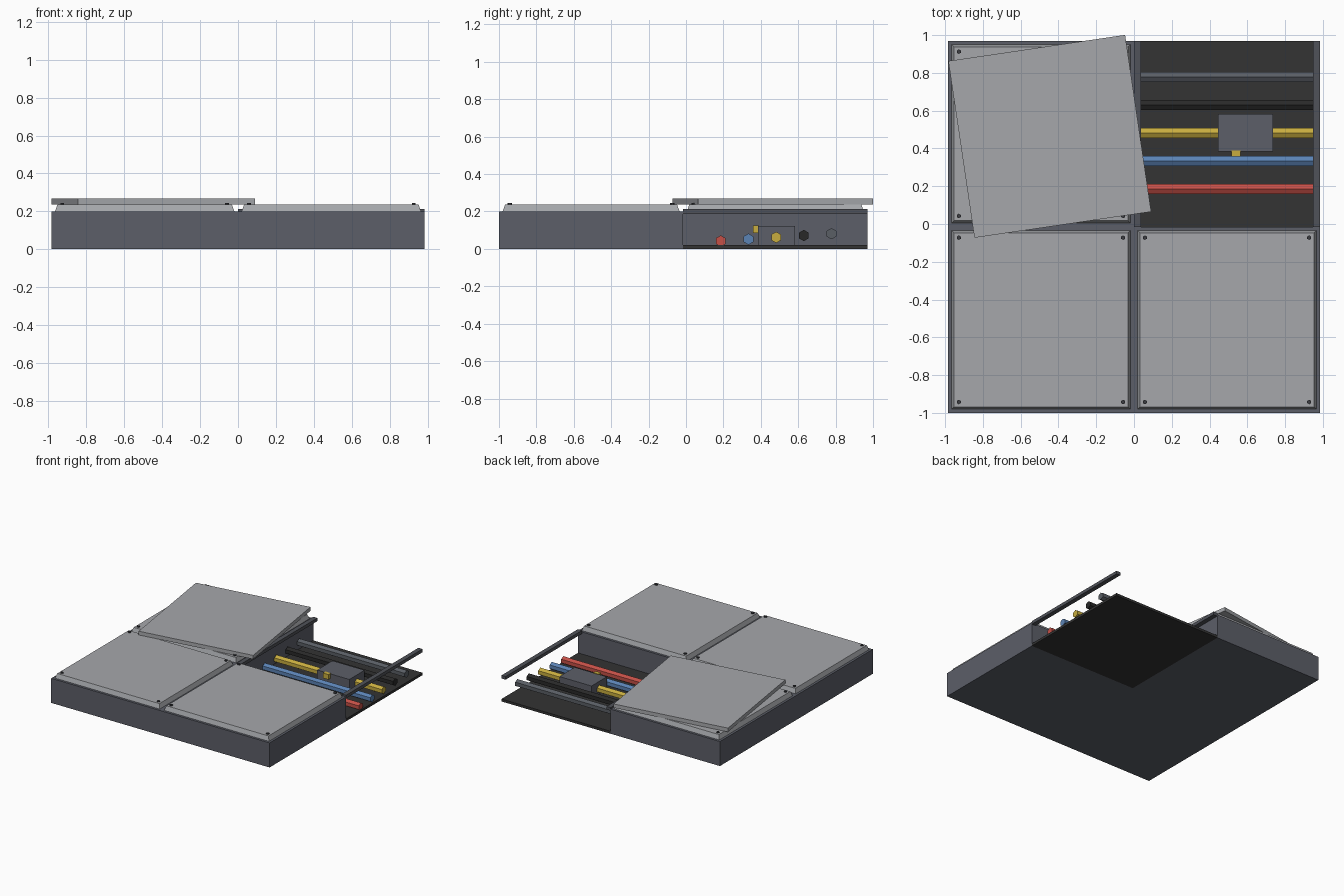
import bpy, bmesh, math
from mathutils import Matrix, Vector

if "Cube" in bpy.data.objects:
    bpy.data.objects.remove(bpy.data.objects["Cube"])


def mat(name, r, g, b):
    m = bpy.data.materials.new(name)
    m.diffuse_color = (r, g, b, 1)
    m.use_nodes = True
    m.node_tree.nodes["Principled BSDF"].inputs["Base Color"].default_value = m.diffuse_color
    return m


FRAME = mat("slate_frame", 0.107, 0.114, 0.14)
RAIL = mat("dark_rail", 0.08, 0.085, 0.1)
PANEL = mat("light_grey_panel", 0.38, 0.39, 0.41)
FLOOR = mat("charcoal_floor", 0.033, 0.033, 0.033)
BOLT = mat("bolt_grey", 0.045, 0.047, 0.055)
RED = mat("red_pipe", 0.56, 0.08, 0.063)
BLUE = mat("blue_pipe", 0.105, 0.227, 0.462)
YELLOW = mat("yellow_pipe", 0.58, 0.42, 0.05)
BLACK = mat("black_pipe", 0.022, 0.022, 0.022)
GREY = mat("grey_pipe", 0.1, 0.112, 0.13)


def finish(bm, name, material):
    bmesh.ops.recalc_face_normals(bm, faces=bm.faces)
    me = bpy.data.meshes.new(name)
    bm.to_mesh(me)
    bm.free()
    me.materials.append(material)
    ob = bpy.data.objects.new(name, me)
    bpy.context.collection.objects.link(ob)
    return ob


def box(name, lo, hi, material, top_scale=1.0, turn=0.0):
    """Box between two corners, optionally tapered at the top and turned about z."""
    lo, hi = Vector(lo), Vector(hi)
    bm = bmesh.new()
    bmesh.ops.create_cube(bm, size=1)
    for v in bm.verts:
        s = top_scale if v.co.z > 0 else 1
        v.co = Vector((v.co.x * s, v.co.y * s, v.co.z)) * (hi - lo)
    ob = finish(bm, name, material)
    ob.location = (lo + hi) / 2
    ob.rotation_euler.z = math.radians(turn)
    return ob


def rod(name, centre, radius, length, sides, material, along_x=False):
    bm = bmesh.new()
    bmesh.ops.create_cone(bm, cap_ends=True, segments=sides, radius1=radius,
                          radius2=radius, depth=length)
    if along_x:
        bm.transform(Matrix.Rotation(math.pi / 2, 4, 'Y')
                     @ Matrix.Rotation(math.pi / 2, 4, 'Z'))
    ob = finish(bm, name, material)
    ob.location = centre
    return ob


T = 0.985             # tile size
Y0 = -0.015           # seam between front and back tiles
TOP = 0.2

# L-shaped base covering three of the four tiles
bm = bmesh.new()
outline = [(-T, Y0 - T), (T, Y0 - T), (T, Y0), (0, Y0), (0, Y0 + T), (-T, Y0 + T)]
face = bm.faces.new([bm.verts.new((x, y, 0)) for x, y in outline])
ext = bmesh.ops.extrude_face_region(bm, geom=[face])
bmesh.ops.translate(bm, vec=(0, 0, TOP),
                    verts=[g for g in ext["geom"] if isinstance(g, bmesh.types.BMVert)])
finish(bm, "base_frame", FRAME)

# Bolted floor panels
for label, sx, sy in (("front_left", -1, -1), ("front_right", 1, -1), ("back_left", -1, 1)):
    cx, cy, h = sx * T / 2, Y0 + sy * T / 2, 0.473
    box("panel_" + label, (cx - h, cy - h, TOP), (cx + h, cy + h, 0.236), PANEL, 0.973)
    for bx in (-1, 1):
        for by in (-1, 1):
            rod("bolt_" + label, (cx + bx * 0.435, cy + by * 0.435, 0.238),
                0.012, 0.012, 6, BOLT)

# Loose panel lying askew on the back left tile
box("loose_panel", (-0.446 - 0.473, 0.464 - 0.473, 0.237),
    (-0.446 + 0.473, 0.464 + 0.473, 0.268), PANEL, turn=8.4)

# Open service bay: floor plate and two side rails
box("bay_floor", (0, Y0, 0), (T, Y0 + T, 0.02), FLOOR)
box("inner_rail", (0, Y0, 0.187), (0.037, Y0 + T, 0.213), RAIL)
box("outer_rail", (T - 0.037, Y0, 0.187), (T, Y0 + T, 0.213), RAIL)

# Pipes, each slightly higher than the last
for i, (label, m) in enumerate((("red", RED), ("blue", BLUE), ("yellow", YELLOW),
                                ("black", BLACK), ("grey", GREY))):
    rod(label + "_pipe", (0.4925, 0.482 + 0.148 * (i - 2), 0.042 + 0.0098 * i),
        0.03, 0.97, 6, m, along_x=True)

# Junction box with a small yellow lever
box("junction_box", (0.445, 0.384, 0.02), (0.735, 0.582, 0.122), FRAME)
box("lever", (0.515, 0.358, 0.085), (0.565, 0.39, 0.126), YELLOW)
